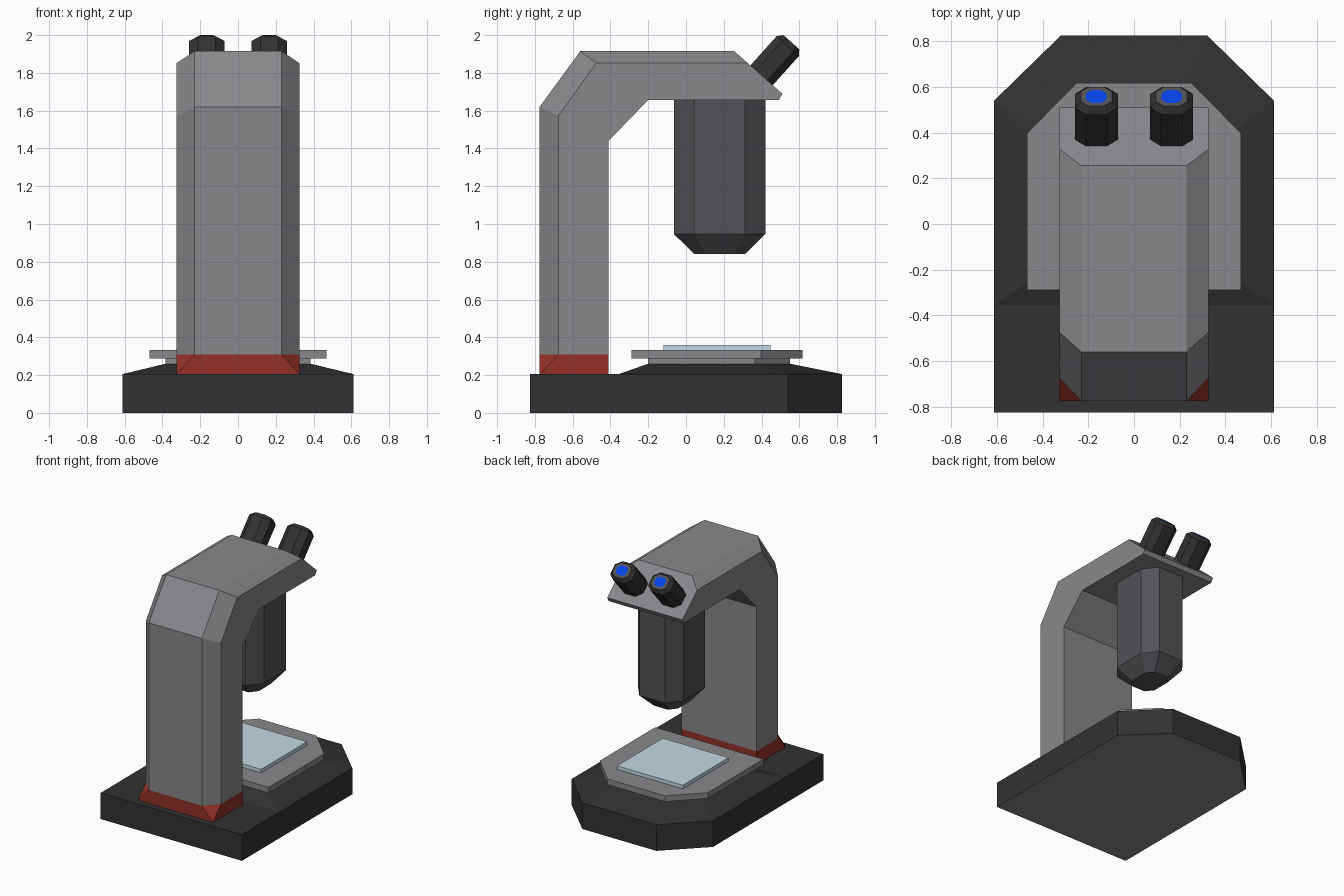
import bpy, bmesh
from mathutils import Matrix, Vector

if "Cube" in bpy.data.objects:
    bpy.data.objects.remove(bpy.data.objects["Cube"])


def material(name, rgb):
    lin = [(c / 255 / 12.92) if c < 11 else ((c / 255 + 0.055) / 1.055) ** 2.4 for c in rgb]
    m = bpy.data.materials.new(name)
    m.diffuse_color = (*lin, 1)
    m.use_nodes = True
    m.node_tree.nodes["Principled BSDF"].inputs["Base Color"].default_value = m.diffuse_color
    return m


GREY = material("grey body", (136, 136, 140))
BLACK = material("black plastic", (50, 50, 50))
DARK = material("dark grey", (82, 82, 87))
RED = material("red trim", (146, 48, 39))
GLASS = material("pale glass", (194, 217, 225))
BLUE = material("blue lens", (5, 68, 232))


def finish(name, bm, *mats):
    bmesh.ops.remove_doubles(bm, verts=bm.verts, dist=1e-5)
    bmesh.ops.recalc_face_normals(bm, faces=bm.faces)
    me = bpy.data.meshes.new(name)
    bm.to_mesh(me)
    bm.free()
    ob = bpy.data.objects.new(name, me)
    for m in mats:
        me.materials.append(m)
    bpy.context.collection.objects.link(ob)
    return ob


def loft(name, rings, *mats, matrix=None, bottom=0, top=0, last_band=0):
    """Skin equal-length rings and cap both ends; ends and last band can be recoloured."""
    bm = bmesh.new()
    loops = [[bm.verts.new(p) for p in r] for r in rings]
    n = len(loops[0])
    for k, (a, b) in enumerate(zip(loops, loops[1:])):
        for i in range(n):
            j = (i + 1) % n
            f = bm.faces.new((a[i], a[j], b[j], b[i]))
            f.material_index = last_band if k == len(loops) - 2 else 0
    bm.faces.new(loops[0]).material_index = bottom
    bm.faces.new(loops[-1]).material_index = top
    if matrix:
        bm.transform(matrix)
    return finish(name, bm, *mats)


def at(outline, z):
    return [(x, y, z) for x, y in outline]


def plate(hx, back, shoulder, tip, front):
    """Rectangle with its two +y corners cut off."""
    return [(-hx, back), (hx, back), (hx, shoulder), (tip, front), (-tip, front), (-hx, shoulder)]


def octagon(hx, hy, cx, cy, z, s=1.0, y0=0.0):
    pts = [(hx, -cy), (hx, cy), (cx, hy), (-cx, hy), (-hx, cy), (-hx, -cy), (-cx, -hy), (cx, -hy)]
    return [(x * s, y * s + y0, z) for x, y in pts]


# Base block with grey underside, and the sloped rise under the stage
base = plate(0.612, -0.825, 0.54, 0.32, 0.825)
loft("base", [at(base, 0), at(base, 0.205)], BLACK, GREY, bottom=1)
low = plate(0.385, -0.2, 0.365, 0.2, 0.55)
loft("base_rise", [at(plate(0.612, -0.357, 0.54, 0.32, 0.825), 0.205), at(low, 0.26)], BLACK)

# Stage plates and glass slide
loft("stage_support", [at(low, 0.26), at(low, 0.287)], GREY)
top = plate(0.468, -0.288, 0.398, 0.25, 0.617)
loft("stage", [at(top, 0.287), at(top, 0.332)], GREY)
slide = [(-0.285, -0.12), (0.285, -0.12), (0.285, 0.447), (-0.285, 0.447)]
loft("glass_slide", [at(slide, 0.332), at(slide, 0.36)], GLASS)

# Red foot: square at the bottom, cut corners at the top
W, C = 0.325, 0.23
foot_low = [(-W, -0.775), (-W, -0.775), (W, -0.775), (W, -0.775), (W, -0.41), (-W, -0.41)]
foot_top = [(-W, -0.675), (-C, -0.775), (C, -0.775), (W, -0.675), (W, -0.41), (-W, -0.41)]
loft("column_foot", [at(foot_low, 0.205), at(foot_top, 0.31)], RED)

# Column and arm: narrow outer spine, chamfered into wider side profile
spine = [(-0.775, 0.31), (-0.775, 1.62), (-0.56, 1.915), (0.255, 1.915)]
side = [(-0.675, 0.31), (-0.675, 1.572), (-0.475, 1.852), (0.327, 1.852),
        (0.51, 1.69), (0.493, 1.657), (-0.2, 1.657), (-0.41, 1.44), (-0.41, 0.31)]
bm = bmesh.new()
aL, aR = [[bm.verts.new((s * C, y, z)) for y, z in spine] for s in (-1, 1)]
bL, bR = [[bm.verts.new((s * W, y, z)) for y, z in side] for s in (-1, 1)]
for i in range(3):
    bm.faces.new((aL[i], aR[i], aR[i + 1], aL[i + 1]))
    for a, b in ((aL, bL), (aR, bR)):
        bm.faces.new((a[i], a[i + 1], b[i + 1], b[i]))
bm.faces.new((aL[3], aR[3], bR[3], bR[4], bL[4], bL[3]))
for i in range(4, 8):
    bm.faces.new((bL[i], bR[i], bR[i + 1], bL[i + 1]))
bm.faces.new((aL[0], aR[0], bR[0], bR[8], bL[8], bL[0]))
bm.faces.new(bL)
bm.faces.new(bR)
finish("column_and_arm", bm, GREY)

# Objective barrel with tapered nose
barrel = (0.196, 0.242, 0.11, 0.135)
loft("objective_barrel", [octagon(*barrel, 1.657, y0=0.178), octagon(*barrel, 0.947, y0=0.178),
                          octagon(*barrel, 0.84, 0.55, 0.178)], DARK)

# Eyepieces, square to the sloped front of the arm: grey end ring and blue lens
axis = Vector((0, 0.668, 0.744))
tilt = axis.to_track_quat('Z', 'Y').to_matrix().to_4x4()
tube = (0.094, 0.079, 0.046, 0.04)
for name, x in (("left_eyepiece", -0.165), ("right_eyepiece", 0.165)):
    m = Matrix.Translation((x, 0.4, 1.787)) @ tilt
    loft(name, [octagon(*tube, -0.04), octagon(*tube, 0.208), octagon(*tube, 0.236, 0.72),
                octagon(*tube, 0.236, 0.47)], BLACK, BLUE, DARK, matrix=m, top=1, last_band=2)
